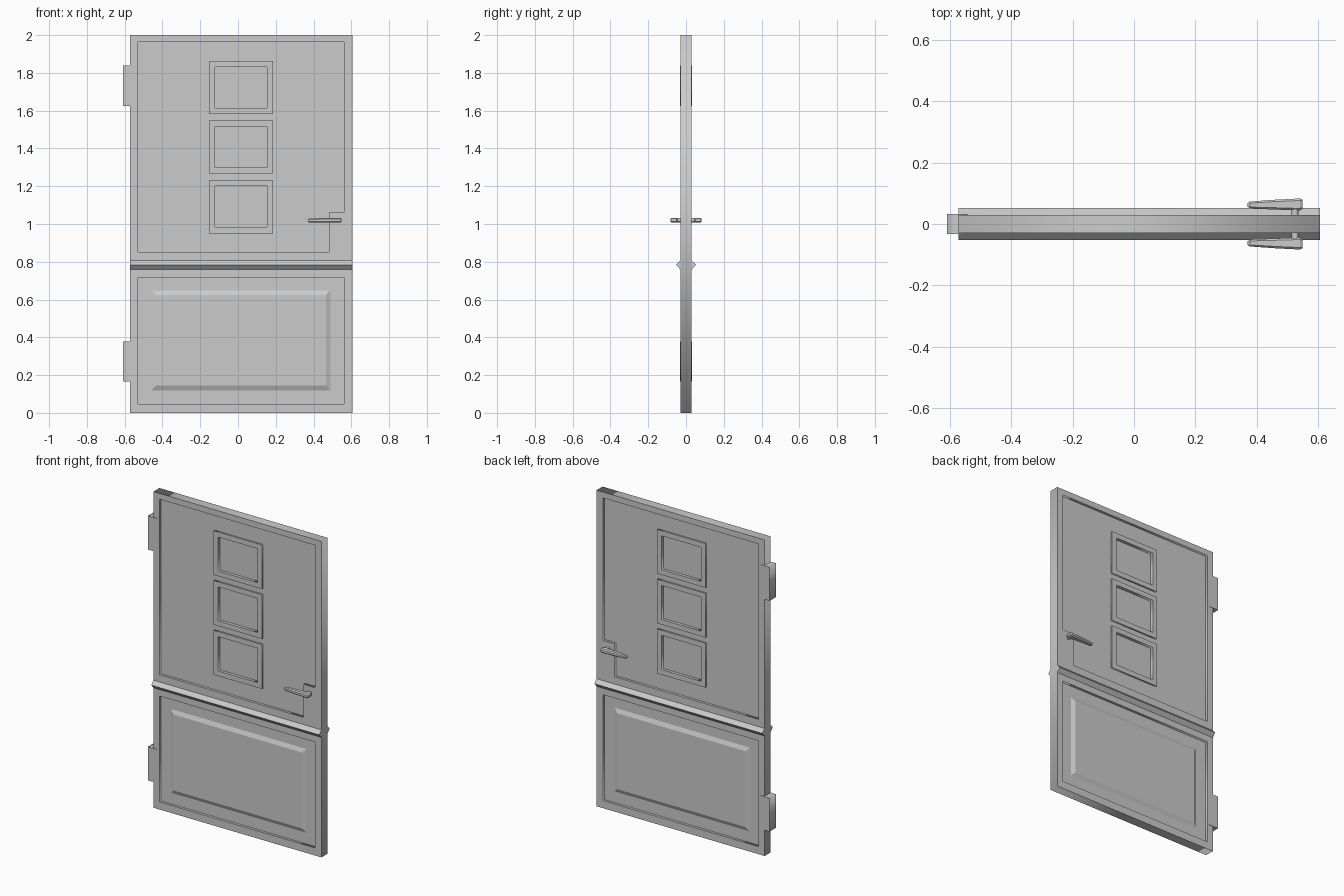
import bpy, bmesh
from mathutils import Matrix

if "Cube" in bpy.data.objects:
    bpy.data.objects.remove(bpy.data.objects["Cube"])


def add(name, bm):
    bmesh.ops.recalc_face_normals(bm, faces=bm.faces)
    me = bpy.data.meshes.new(name)
    bm.to_mesh(me)
    bm.free()
    ob = bpy.data.objects.new(name, me)
    bpy.context.collection.objects.link(ob)
    return ob


def rect(x0, x1, z0, z1):
    return [(x0, z0), (x1, z0), (x1, z1), (x0, z1)]


def plate(name, depth, *loops):
    """Flat outline with holes (x, z), extruded to +-depth in y."""
    cu = bpy.data.curves.new(name + "_outline", 'CURVE')
    cu.dimensions, cu.fill_mode, cu.extrude = '2D', 'BOTH', depth
    for loop in loops:
        sp = cu.splines.new('POLY')
        sp.points.add(len(loop) - 1)
        for p, (x, z) in zip(sp.points, loop):
            p.co = (x, z, 0, 1)
        sp.use_cyclic_u = True
    tmp = bpy.data.objects.new(name + "_outline", cu)
    bpy.context.collection.objects.link(tmp)
    bpy.context.view_layer.update()
    dg = bpy.context.evaluated_depsgraph_get()
    bm = bmesh.new()
    me = bpy.data.meshes.new_from_object(tmp.evaluated_get(dg))
    bm.from_mesh(me)
    bpy.data.objects.remove(tmp)
    bpy.data.meshes.remove(me)
    bmesh.ops.remove_doubles(bm, verts=bm.verts, dist=1e-5)
    bmesh.ops.dissolve_limit(bm, angle_limit=0.01, verts=bm.verts, edges=bm.edges)
    bmesh.ops.rotate(bm, matrix=Matrix.Rotation(1.5707963, 3, 'X'), verts=bm.verts)
    return add(name, bm)


def loft(name, sections, sides=(1,)):
    """Join matching vertex rings into closed solids; mirror in y for each side."""
    bm = bmesh.new()
    for s in sides:
        rings = [[bm.verts.new((x, y * s, z)) for x, y, z in r] for r in sections]
        for a, b in zip(rings, rings[1:]):
            for i in range(len(a)):
                j = (i + 1) % len(a)
                bm.faces.new((a[i], a[j], b[j], b[i]))
        bm.faces.new(rings[0])
        bm.faces.new(rings[-1])
    return add(name, bm)


L, R = -0.571, 0.605

# Door frame with the lock block left standing in the upper opening
upper = [(-0.529, 0.853), (0.481, 0.853), (0.481, 1.062), (0.561, 1.062),
         (0.561, 1.963), (-0.529, 1.963)]
plate("door_frame", 0.03, rect(L, R, 0, 2), upper, rect(-0.529, 0.561, 0.048, 0.718))

# Recessed upper panel with three framed panes
window_z = [(0.951, 1.232), (1.268, 1.547), (1.583, 1.862)]
plate("upper_panel", 0.014, rect(-0.545, 0.575, 0.84, 1.975),
      *[rect(-0.138, 0.169, a + 0.015, b - 0.015) for a, b in window_z])
for i, (a, b) in enumerate(window_z):
    plate(f"window_frame_{i}", 0.024, rect(-0.153, 0.185, a, b),
          rect(-0.122, 0.153, a + 0.032, b - 0.032))
    plate(f"window_pane_{i}", 0.005, rect(-0.14, 0.171, a + 0.013, b - 0.013))

# Lower panel with a raised, bevelled field on each face
plate("lower_panel", 0.014, rect(-0.545, 0.575, 0.03, 0.735))
field = [[(x, y, z) for x, z in rect(-0.458 + i, 0.49 - i, 0.119 + i, 0.649 - i)]
         for y, i in ((-0.012, 0), (-0.014, 0), (-0.025, 0.025))]
loft("raised_field", field, (1, -1))

# Pointed cross rail
rail = [(-0.029, 0.758), (-0.052, 0.784), (-0.029, 0.808),
        (0.029, 0.808), (0.052, 0.784), (0.029, 0.758)]
loft("cross_rail", [[(x, y, z) for y, z in rail] for x in (L, R)])

# Hinges
for name, z0, z1 in (("hinge_lower", 0.165, 0.377), ("hinge_upper", 1.625, 1.838)):
    plate(name, 0.033, rect(-0.608, -0.541, z0, z1))

# Lever handles: tapered eight-sided bar on both faces
bar = []
for x, y0, y1, z, h in ((0.37, 0.056, 0.069, 1.018, 0.005), (0.377, 0.05, 0.073, 1.019, 0.01),
                        (0.46, 0.047, 0.079, 1.02, 0.012), (0.54, 0.044, 0.083, 1.02, 0.013),
                        (0.548, 0.05, 0.079, 1.02, 0.008)):
    c = h * 0.5
    bar.append([(x, -y, z + d) for y, d in (
        (y0 + c, -h), (y1 - c, -h), (y1, -c), (y1, c),
        (y1 - c, h), (y0 + c, h), (y0, c), (y0, -c))])
loft("lever_handles", bar, (1, -1))

# Spindle through the door
bm = bmesh.new()
bmesh.ops.create_cone(bm, cap_ends=True, segments=16, radius1=0.011, radius2=0.011, depth=0.11,
                      matrix=Matrix.Translation((0.524, 0, 1.02)) @ Matrix.Rotation(1.5707963, 4, 'X'))
spindle = add("handle_spindle", bm)
bpy.context.view_layer.objects.active = spindle
spindle.select_set(True)
bpy.ops.object.shade_smooth_by_angle()
